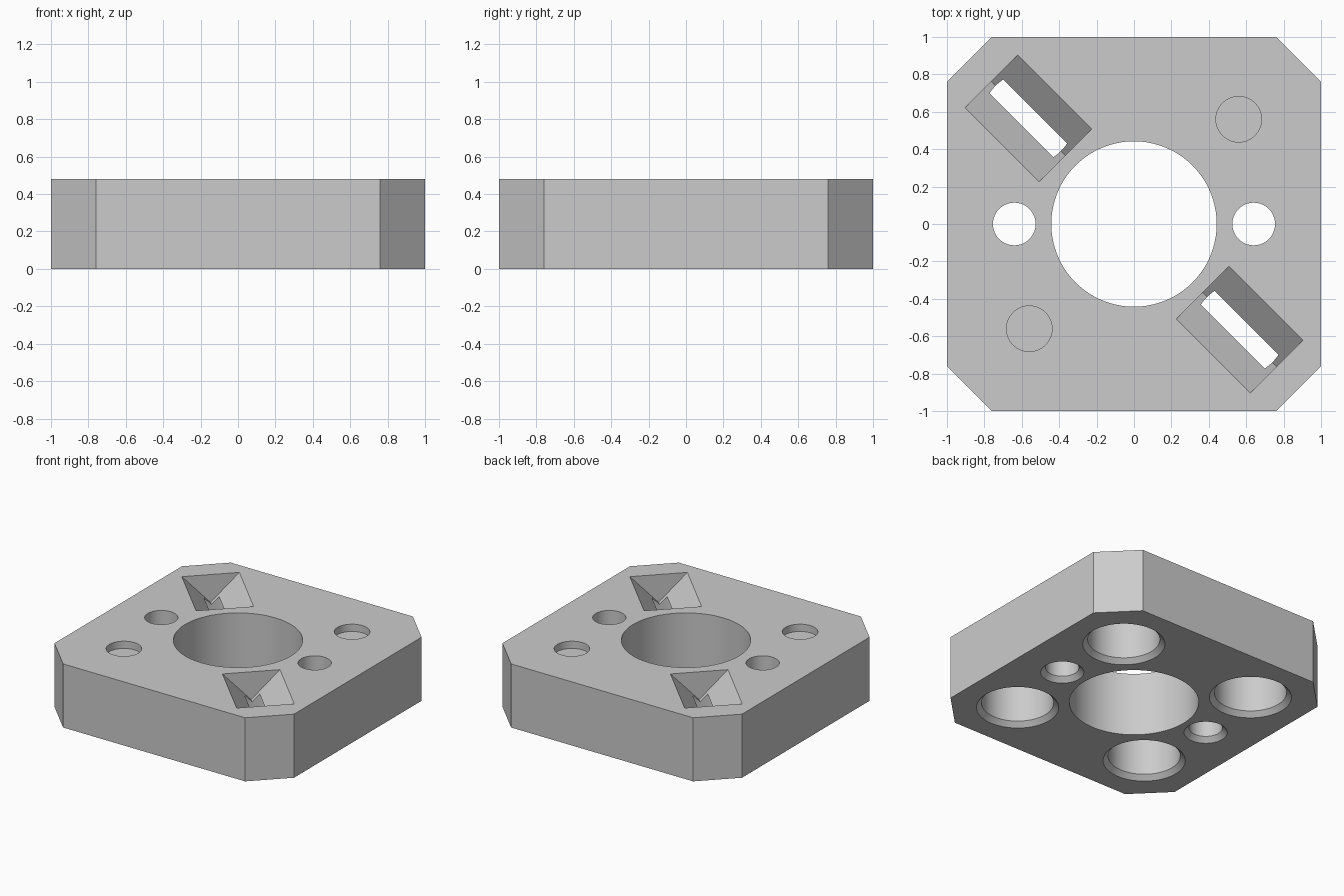
import bpy, bmesh, math
from mathutils import Matrix

if "Cube" in bpy.data.objects:
    bpy.data.objects.remove(bpy.data.objects["Cube"])

H = 0.48          # plate thickness
C = 0.76          # start of corner chamfer

grey = bpy.data.materials.new("light grey")
grey.diffuse_color = (0.6, 0.6, 0.6, 1)
grey.use_nodes = True
grey.node_tree.nodes["Principled BSDF"].inputs["Base Color"].default_value = grey.diffuse_color


def make_solid(name, rings):
    """Closed solid from stacked rings of equal point count."""
    bm = bmesh.new()
    loops = [[bm.verts.new(p) for p in ring] for ring in rings]
    n = len(loops[0])
    for a, b in zip(loops, loops[1:]):
        for i in range(n):
            j = (i + 1) % n
            bm.faces.new((a[i], a[j], b[j], b[i]))
    bm.faces.new(loops[0])
    bm.faces.new(loops[-1])
    bmesh.ops.recalc_face_normals(bm, faces=bm.faces)
    me = bpy.data.meshes.new(name)
    bm.to_mesh(me)
    bm.free()
    me.materials.append(grey)
    ob = bpy.data.objects.new(name, me)
    bpy.context.collection.objects.link(ob)
    return ob


def round_cutter(name, x, y, profile, n=96):
    """Turned cutter from (radius, z) pairs."""
    return make_solid(name, [[(x + r * math.cos(2 * math.pi * i / n),
                               y + r * math.sin(2 * math.pi * i / n), z)
                              for i in range(n)] for r, z in profile])


def v_cutter(name, x, y):
    """V-shaped groove running along the diagonal."""
    half_len, half_w, depth, over = 0.28, 0.2, 0.21, 0.05
    w = half_w * (depth + over) / depth
    section = [(-w, H + over), (w, H + over), (0, H - depth)]
    ob = make_solid(name, [[(l, u, z) for u, z in section]
                           for l in (-half_len, half_len)])
    ob.data.transform(Matrix.Translation((x, y, 0)) @
                      Matrix.Rotation(-math.pi / 4, 4, 'Z'))
    return ob


# Plate with chamfered corners
outline = [(C, -1), (1, -C), (1, C), (C, 1), (-C, 1), (-1, C), (-1, -C), (-C, -1)]
plate = make_solid("plate", [[(x, y, z) for x, y in outline] for z in (0, H)])

# Centre opening
cutters = [round_cutter("centre_cutter", 0, 0, [(0.442, -0.1), (0.442, H + 0.1)], 128)]

# Through holes, countersunk underneath
for s in (-1, 1):
    cutters.append(round_cutter("screw_cutter", 0.64 * s, 0,
                   [(0.182, -0.035), (0.114, 0.035), (0.114, H + 0.1)], 64))

# Four chamfered bores from below
P = 0.565
for sx in (-1, 1):
    for sy in (-1, 1):
        cutters.append(round_cutter("bore_cutter", P * sx, P * sy,
                       [(0.315, -0.035), (0.247, 0.035), (0.247, 0.325)]))

# Shallow round recesses and V grooves on top
for s in (-1, 1):
    cutters.append(round_cutter("recess_cutter", 0.56 * s, 0.56 * s,
                   [(0.122, H - 0.055), (0.122, H + 0.1)], 64))
    cutters.append(v_cutter("groove_cutter", P * s, -P * s))

for c in cutters:
    m = plate.modifiers.new(c.name, 'BOOLEAN')
    m.operation = 'DIFFERENCE'
    m.solver = 'EXACT'
    m.object = c

# Bake the cuts and drop the cutters
result = bpy.data.meshes.new_from_object(
    plate.evaluated_get(bpy.context.evaluated_depsgraph_get()))
plate.modifiers.clear()
plate.data = result
for c in cutters:
    bpy.data.objects.remove(c)

bpy.context.view_layer.objects.active = plate
plate.select_set(True)
bpy.ops.object.shade_smooth_by_angle(angle=math.radians(20))
